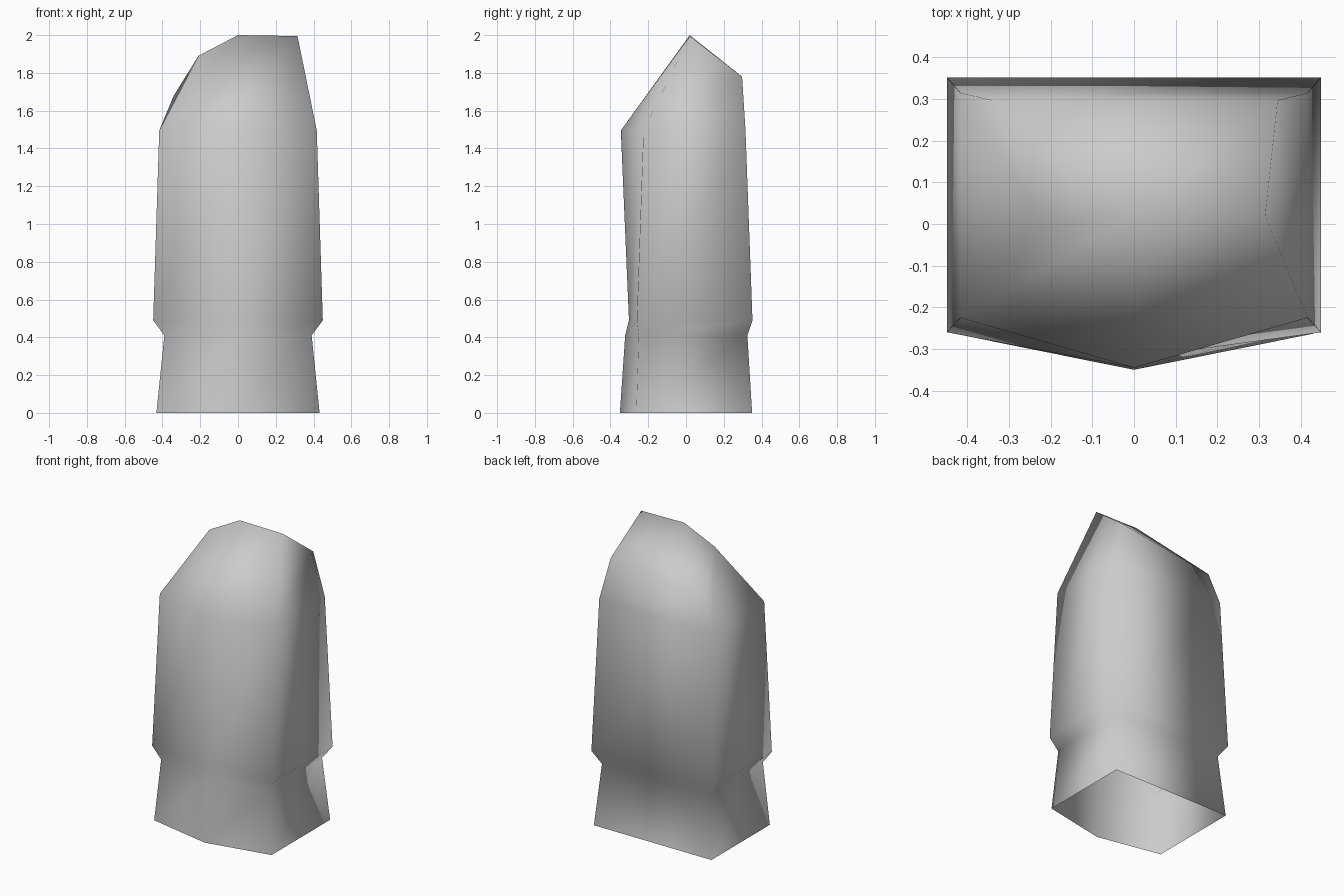
import bpy, bmesh

if "Cube" in bpy.data.objects:
    bpy.data.objects.remove(bpy.data.objects["Cube"])

# plain grey surface
grey = bpy.data.materials.new("light_grey")
grey.diffuse_color = (0.6, 0.6, 0.6, 1)
grey.use_nodes = True
grey.node_tree.nodes["Principled BSDF"].inputs["Base Color"].default_value = grey.diffuse_color

# Five-sided rings: height, half width, back y, front corner y, front ridge y
RINGS = [
    (0.00, 0.432, 0.350, -0.263, -0.350),
    (0.41, 0.390, 0.325, -0.250, -0.322),
    (0.49, 0.449, 0.352, -0.260, -0.302),
    (1.495, 0.417, 0.315, -0.225, -0.345),
]
# Slanted, uneven tip, in the same order as the rings
TIP = [(0, 0.02, 2.0), (0.315, 0.02, 1.995), (0.345, 0.297, 1.78),
       (-0.34, 0.297, 1.68), (-0.21, 0.0, 1.89)]


def ring(z, w, back, corner, ridge):
    return [(0, ridge, z), (w, corner, z), (w, back, z), (-w, back, z), (-w, corner, z)]


bm = bmesh.new()
loops = [[bm.verts.new(p) for p in pts] for pts in [ring(*r) for r in RINGS] + [TIP]]

# side walls, with the bottom left open
for low, high in zip(loops, loops[1:]):
    for i in range(5):
        j = (i + 1) % 5
        bm.faces.new((low[i], low[j], high[j], high[i]))

# sloping cap as a fan from the peak
tip = loops[-1]
for i in range(1, 4):
    bm.faces.new((tip[0], tip[i], tip[i + 1]))

for f in bm.faces:
    f.smooth = True

mesh = bpy.data.meshes.new("hollow_stub")
bm.to_mesh(mesh)
bm.free()
mesh.materials.append(grey)
stub = bpy.data.objects.new("hollow_stub", mesh)
bpy.context.collection.objects.link(stub)
